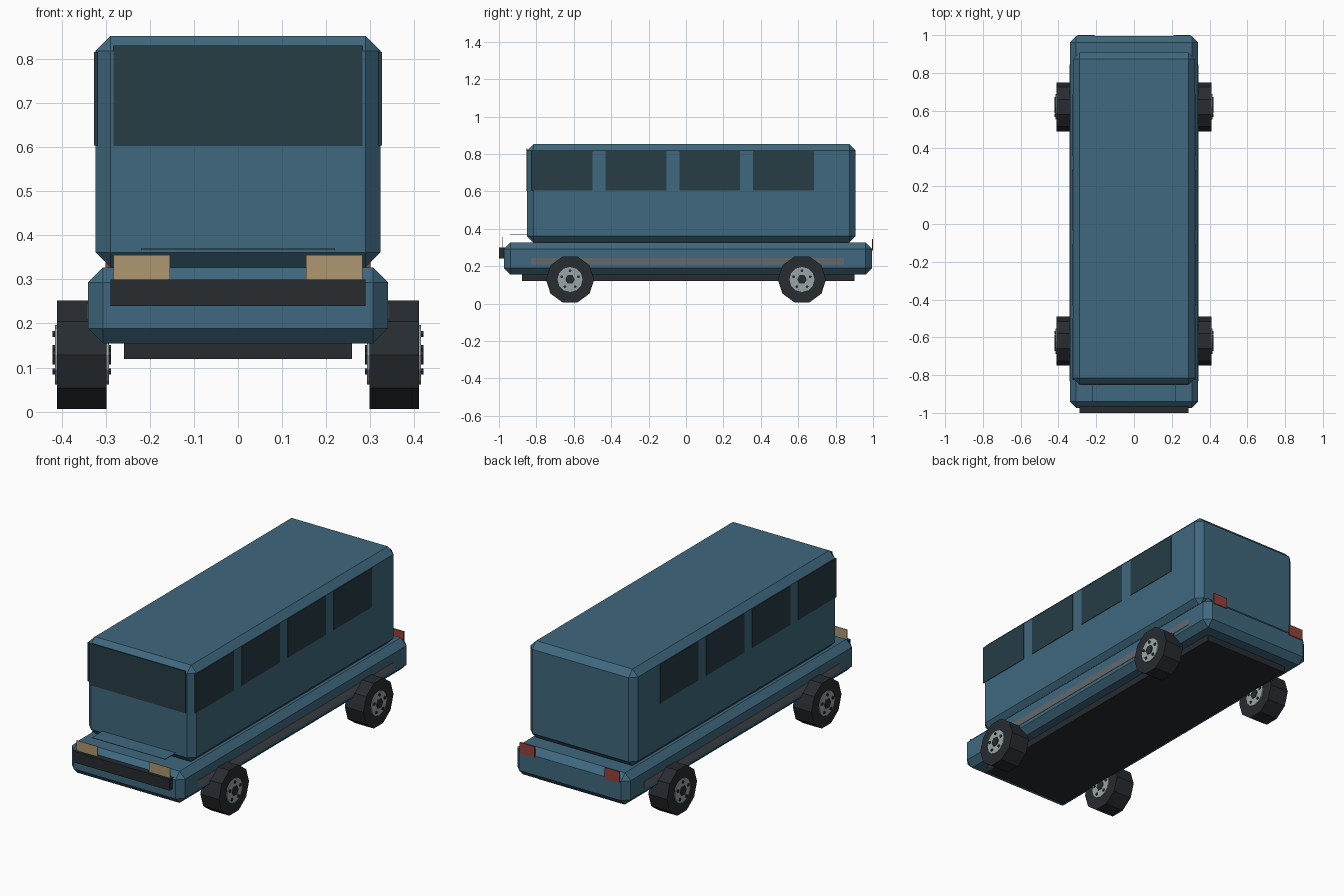
import bpy, bmesh
from math import pi, cos, sin
from mathutils import Matrix

if "Cube" in bpy.data.objects:
    bpy.data.objects.remove(bpy.data.objects["Cube"])


def mat(name, r, g, b):
    m = bpy.data.materials.new(name)
    m.diffuse_color = (r, g, b, 1)
    m.use_nodes = True
    m.node_tree.nodes["Principled BSDF"].inputs["Base Color"].default_value = m.diffuse_color
    return m


BLUE = mat("blue_paint", 0.05, 0.14, 0.21)
GLASS = mat("dark_glass", 0.02, 0.047, 0.06)
DARK = mat("dark_rubber", 0.02, 0.025, 0.03)
TRIM = mat("grey_trim", 0.13, 0.14, 0.15)
STEEL = mat("hub_metal", 0.33, 0.38, 0.38)
LAMP = mat("headlight", 0.42, 0.31, 0.16)
RED = mat("tail_light", 0.3, 0.055, 0.04)


def finish(name, bm, material):
    me = bpy.data.meshes.new(name)
    bm.to_mesh(me)
    bm.free()
    me.materials.append(material)
    ob = bpy.data.objects.new(name, me)
    bpy.context.collection.objects.link(ob)
    return ob


def box(name, x, y, z, material, bevel=0):
    """Box from (min, max) ranges, optionally chamfered."""
    bm = bmesh.new()
    size = Matrix.Diagonal((x[1] - x[0], y[1] - y[0], z[1] - z[0], 1))
    mid = Matrix.Translation((sum(x) / 2, sum(y) / 2, sum(z) / 2))
    bmesh.ops.create_cube(bm, size=1, matrix=mid @ size)
    if bevel:
        bmesh.ops.bevel(bm, geom=bm.edges[:], offset=bevel, segments=1,
                        affect='EDGES', profile=0.5)
    return finish(name, bm, material)


def discs(name, spots, radius, sides, x, material, turn=0):
    """Cylinders along x, one at each (y, z) spot, joined in one object."""
    bm = bmesh.new()
    for y, z in spots:
        m = (Matrix.Translation(((x[0] + x[1]) / 2, y, z))
             @ Matrix.Rotation(turn, 4, 'X') @ Matrix.Rotation(pi / 2, 4, 'Y'))
        bmesh.ops.create_cone(bm, cap_ends=True, segments=sides, radius1=radius,
                              radius2=radius, depth=x[1] - x[0], matrix=m)
    return finish(name, bm, material)


def span(side, a, b):
    return tuple(sorted((side * a, side * b)))


# Main shells
box("cabin", (-0.323, 0.323), (-0.85, 0.907), (0.327, 0.852), BLUE, 0.034)
box("lower_body", (-0.34, 0.34), (-0.973, 0.995), (0.155, 0.327), BLUE, 0.034)
box("chassis", (-0.258, 0.258), (-0.877, 0.902), (0.12, 0.17), DARK)

# Front details
box("front_bumper", (-0.289, 0.289), (-1.0, -0.965), (0.24, 0.30), DARK)
box("hood_panel", (-0.22, 0.22), (-0.94, -0.845), (0.367, 0.37), BLUE)
box("windshield", (-0.282, 0.282), (-0.853, -0.848), (0.602, 0.83), GLASS)

for side, label in ((1, "right"), (-1, "left")):
    # Side windows and trim strip
    for i in range(4):
        y0 = -0.826 + i * 0.395
        box(f"{label}_window_{i + 1}", span(side, 0.318, 0.326),
            (y0, y0 + 0.326), (0.604, 0.815), GLASS)
    box(f"{label}_trim_strip", span(side, 0.335, 0.342), (-0.83, 0.845),
        (0.208, 0.245), TRIM)

    # Lamps
    box(f"{label}_headlight", span(side, 0.154, 0.282), (-0.985, -0.981),
        (0.28, 0.355), LAMP)
    box(f"{label}_tail_light", span(side, 0.21, 0.30), (0.994, 1.0),
        (0.285, 0.345), RED)

    # Wheels: tyre, hub, centre cap and lug nuts
    for end, y in (("front", -0.62), ("rear", 0.62)):
        n, z = f"{end}_{label}", 0.129
        discs(n + "_tyre", [(y, z)], 0.129, 10, span(side, 0.298, 0.41), DARK)
        discs(n + "_hub", [(y, z)], 0.067, 12, span(side, 0.292, 0.415), STEEL)
        discs(n + "_hub_cap", [(y, z)], 0.026, 6, span(side, 0.288, 0.42), DARK)
        nuts = [(y + 0.047 * cos(k * 2 * pi / 5 + pi / 2),
                 z + 0.047 * sin(k * 2 * pi / 5 + pi / 2)) for k in range(5)]
        discs(n + "_lug_nuts", nuts, 0.008, 6, span(side, 0.288, 0.42), DARK)
